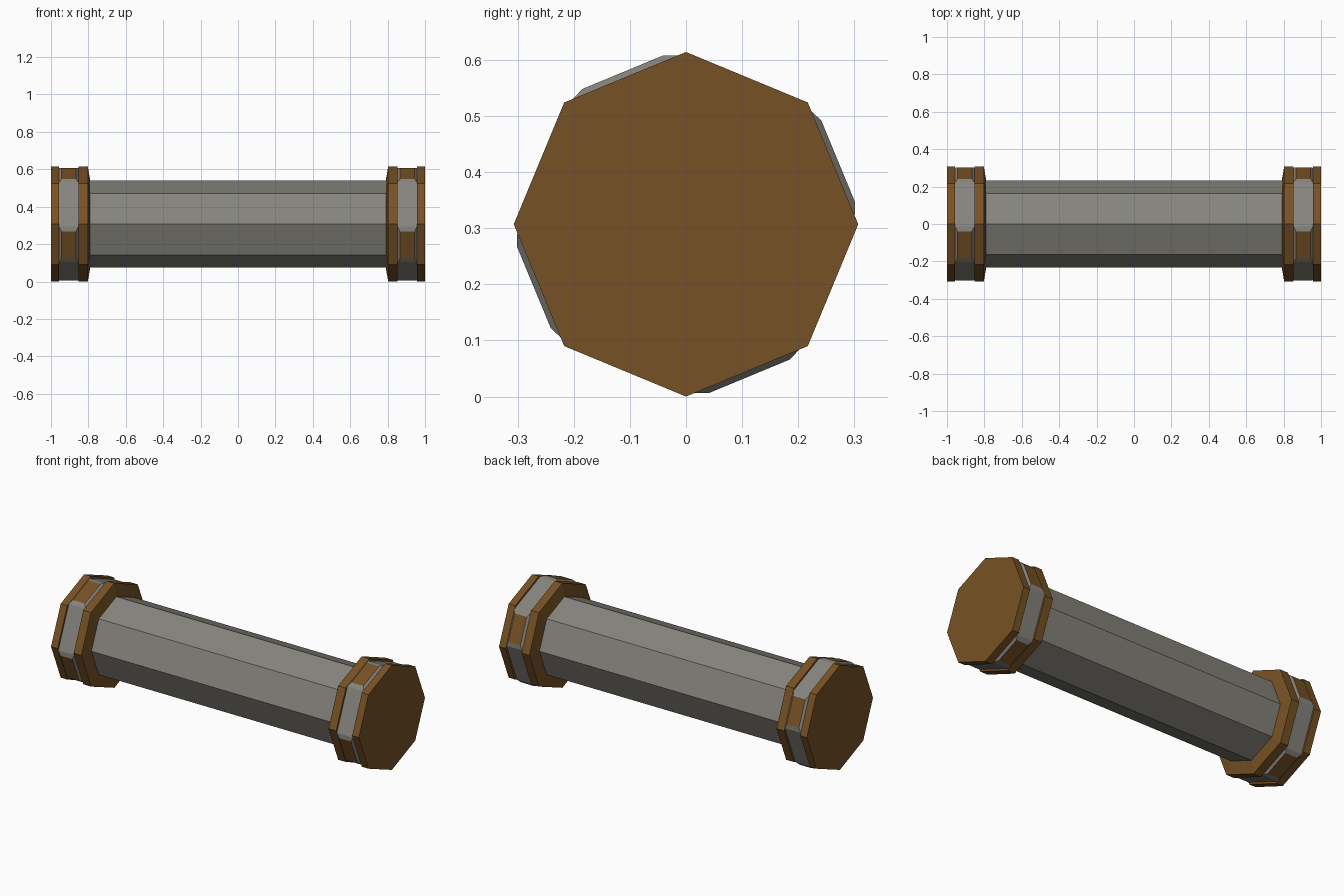
import bpy, bmesh
from math import cos, sin, radians

cube = bpy.data.objects.get("Cube")
if cube:
    bpy.data.objects.remove(cube, do_unlink=True)


def make_material(name, colour):
    mat = bpy.data.materials.new(name)
    mat.use_nodes = True
    mat.diffuse_color = colour
    mat.node_tree.nodes["Principled BSDF"].inputs["Base Color"].default_value = colour
    return mat


STONE = make_material("grey stone", (0.24, 0.23, 0.205, 1))
BRONZE = make_material("brown bronze", (0.185, 0.083, 0.018, 1))
AXIS_Z = 0.307
OCTAGON = [45 * i for i in range(8)]
# Band corners: four narrow faces that carry plates, four wide plain ones
BAND = [22.5 + 90 * i + side for i in range(4) for side in (-19.9, 19.9)]


def loft(angles, sections):
    """Closed solid along x from (x, radius) sections."""
    bm = bmesh.new()
    rings = [[bm.verts.new((x, r * cos(radians(a)), AXIS_Z + r * sin(radians(a))))
              for a in angles] for x, r in sections]
    n = len(angles)
    for a, b in zip(rings, rings[1:]):
        for i in range(n):
            bm.faces.new((a[i], a[(i + 1) % n], b[(i + 1) % n], b[i]))
    bm.faces.new(rings[0])
    bm.faces.new(rings[-1])
    bmesh.ops.recalc_face_normals(bm, faces=bm.faces)
    return bm


def finish(bm, name, *materials):
    mesh = bpy.data.meshes.new(name)
    bm.to_mesh(mesh)
    bm.free()
    for mat in materials:
        mesh.materials.append(mat)
    bpy.context.collection.objects.link(bpy.data.objects.new(name, mesh))


# Long octagonal shaft
finish(loft(OCTAGON, [(-0.82, 0.232), (0.82, 0.232)]), "shaft", STONE)

for side, s in (("right", -1), ("left", 1)):
    # End cap and tapered inner collar
    finish(loft(OCTAGON, [(s, 0.307), (s * 0.957, 0.307)]), side + "_end_cap", BRONZE)
    finish(loft(OCTAGON, [(s * 0.853, 0.307), (s * 0.803, 0.307), (s * 0.79, 0.233)]),
           side + "_collar", BRONZE)

    # Band with raised bronze-topped plates on alternate faces
    bm = loft(BAND, [(s * 0.957, 0.301), (s * 0.853, 0.301)])
    bm.normal_update()
    plates = [f for f in bm.faces if abs(f.normal.x) < 0.5
              and f.calc_center_median().yz.length > 0
              and (f.calc_area() < 0.104 * 0.23)]
    bmesh.ops.inset_individual(bm, faces=plates, thickness=0.018, depth=0.0105)
    for f in plates:
        f.material_index = 1
        centre = f.calc_center_median()
        for v in f.verts:
            offset = v.co - centre
            offset.yz = offset.yz * 0.87
            v.co = centre + offset
    finish(bm, side + "_band", STONE, BRONZE)
